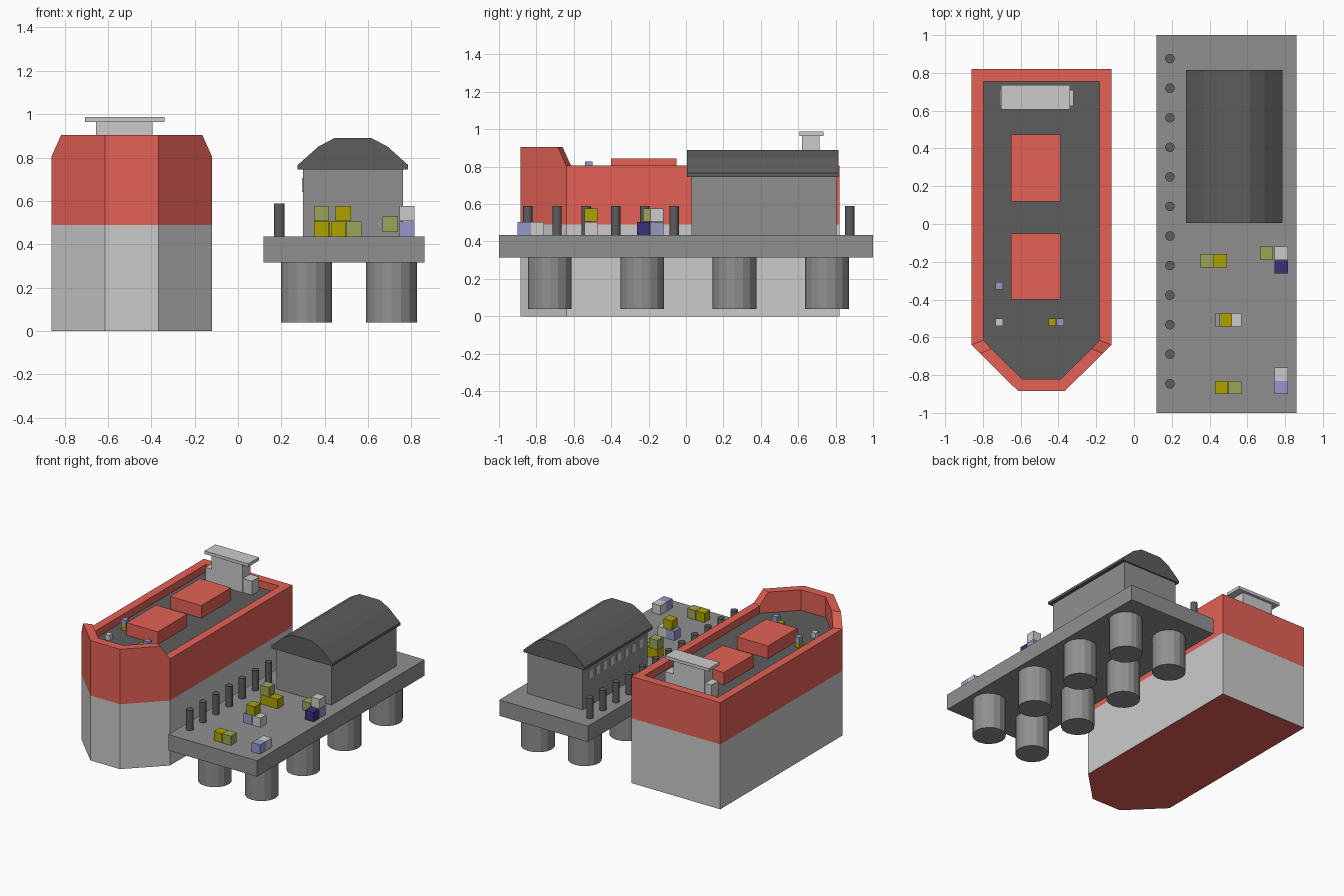
import bpy, bmesh, math

if "Cube" in bpy.data.objects:
    bpy.data.objects.remove(bpy.data.objects["Cube"])


def mat(name, r, g, b):
    m = bpy.data.materials.new(name)
    m.diffuse_color = (r, g, b, 1)
    m.use_nodes = True
    m.node_tree.nodes["Principled BSDF"].inputs["Base Color"].default_value = m.diffuse_color
    return m


RED = mat("red", .77, .12, .09)
LIGHT = mat("light_grey", .58, .58, .58)
MID = mat("mid_grey", .28, .28, .28)
DARK = mat("dark_grey", .11, .11, .11)
YELLOW = mat("yellow", .42, .37, .0)
OLIVE = mat("olive", .33, .38, .1)
BLUE = mat("blue", .3, .32, .6)
NAVY = mat("navy", .04, .03, .2)


def finish(name, bm, *mats):
    bmesh.ops.recalc_face_normals(bm, faces=bm.faces)
    me = bpy.data.meshes.new(name)
    bm.to_mesh(me)
    bm.free()
    for m in mats:
        me.materials.append(m)
    ob = bpy.data.objects.new(name, me)
    bpy.context.collection.objects.link(ob)
    return ob


def box(name, x, y, z, m):
    """Box from (min, max) pairs."""
    bm = bmesh.new()
    bmesh.ops.create_cube(bm, size=1)
    for v in bm.verts:
        v.co = [lo + (c + .5) * (hi - lo) for c, (lo, hi) in zip(v.co, (x, y, z))]
    return finish(name, bm, m)


def cylinder(name, x, y, z0, z1, r, sides, m):
    bm = bmesh.new()
    bmesh.ops.create_cone(bm, cap_ends=True, segments=sides, radius1=r, radius2=r, depth=z1 - z0)
    bmesh.ops.translate(bm, verts=bm.verts, vec=(x, y, (z0 + z1) / 2))
    return finish(name, bm, m)


# Ship hull: stacked rings, up the outside, over the rim and down to the deck
SHIP_X = -.49
outer = [(.37, .82, .805), (.37, -.64, .805), (.325, -.685, .905), (.123, -.885, .905)]
inner = [(.307, .755, .805), (.307, -.615, .805), (.265, -.66, .905), (.103, -.82, .905)]
bm = bmesh.new()


def ring(half, z=None):
    pts = half + [(-x, y, h) for x, y, h in reversed(half)]
    return [bm.verts.new((SHIP_X + x, y, h if z is None else z)) for x, y, h in pts]


rings = [ring(outer, 0), ring(outer, .49), ring(outer), ring(inner), ring(inner, .75)]
for level, (a, b) in enumerate(zip(rings, rings[1:])):
    for i in range(len(a)):
        j = (i + 1) % len(a)
        f = bm.faces.new((a[i], a[j], b[j], b[i]))
        f.material_index = 1 if level == 0 else 0
bm.faces.new(rings[0])
bm.faces.new(rings[-1]).material_index = 2
finish("ship_hull", bm, RED, LIGHT, DARK)

# Cargo hatches and bridge
DECK = .75
box("hatch_aft", (-.65, -.39), (.12, .475), (DECK, .845), RED)
box("hatch_fore", (-.65, -.39), (-.4, -.05), (DECK, .845), RED)
box("bridge_base", (-.71, -.32), (.625, .71), (DECK, .855), LIGHT)
box("bridge_tower", (-.655, -.395), (.62, .713), (DECK, .965), LIGHT)
box("bridge_roof", (-.705, -.338), (.607, .735), (.965, .988), LIGHT)

# Dock slab, pillars and bollards
QUAY = .435
box("dock", (.118, .86), (-1, 1), (.315, QUAY), MID)
for i in range(4):
    for x in (.316, .708):
        cylinder("dock_pillar", x, -.728 + i * .494, .04, .315, .117, 16, MID)
for i in range(12):
    cylinder("bollard", .19, -.846 + i * .1565, QUAY, .589, .025, 16, DARK)

# Warehouse: walls, faceted barrel roof, row of windows facing the ship
box("warehouse", (.3, .76), (.03, .805), (QUAY, .75), MID)
profile = [(.255, .745), (.255, .765), (.16, .85), (.085, .89)]
profile += [(-x, z) for x, z in reversed(profile)]
bm = bmesh.new()
face = bm.faces.new([bm.verts.new((.53 + x, .005, z)) for x, z in profile])
ext = bmesh.ops.extrude_face_region(bm, geom=[face], use_keep_orig=True)
bmesh.ops.translate(bm, vec=(0, .81, 0),
                    verts=[g for g in ext["geom"] if isinstance(g, bmesh.types.BMVert)])
finish("warehouse_roof", bm, DARK)
for i in range(8):
    y = .115 + i * .085
    box("window", (.296, .31), (y - .022, y + .022), (.64, .705), LIGHT)


# Crates: lower corner x, y, z
def crates(size, items):
    for x, y, z, m in items:
        box("crate", (x, x + size), (y, y + size), (z, z + size), m)


TOP = QUAY + .072
crates(.07, [
    (.35, -.23, QUAY, YELLOW), (.35, -.23, TOP, OLIVE), (.422, -.23, QUAY, YELLOW),
    (.667, -.19, .457, OLIVE), (.745, -.19, QUAY, BLUE), (.745, -.19, TOP, LIGHT),
    (.745, -.262, QUAY, NAVY),
    (.428, -.543, QUAY, BLUE), (.5, -.543, QUAY, LIGHT), (.45, -.543, TOP, YELLOW),
    (.428, -.9, QUAY, YELLOW), (.5, -.9, QUAY, OLIVE),
    (.745, -.9, QUAY, BLUE), (.745, -.83, QUAY, LIGHT)])
crates(.04, [
    (-.733, -.54, DECK, LIGHT), (-.733, -.348, DECK, YELLOW), (-.733, -.348, DECK + .04, BLUE),
    (-.453, -.54, DECK, YELLOW), (-.41, -.54, DECK, LIGHT), (-.41, -.54, DECK + .037, BLUE)])
